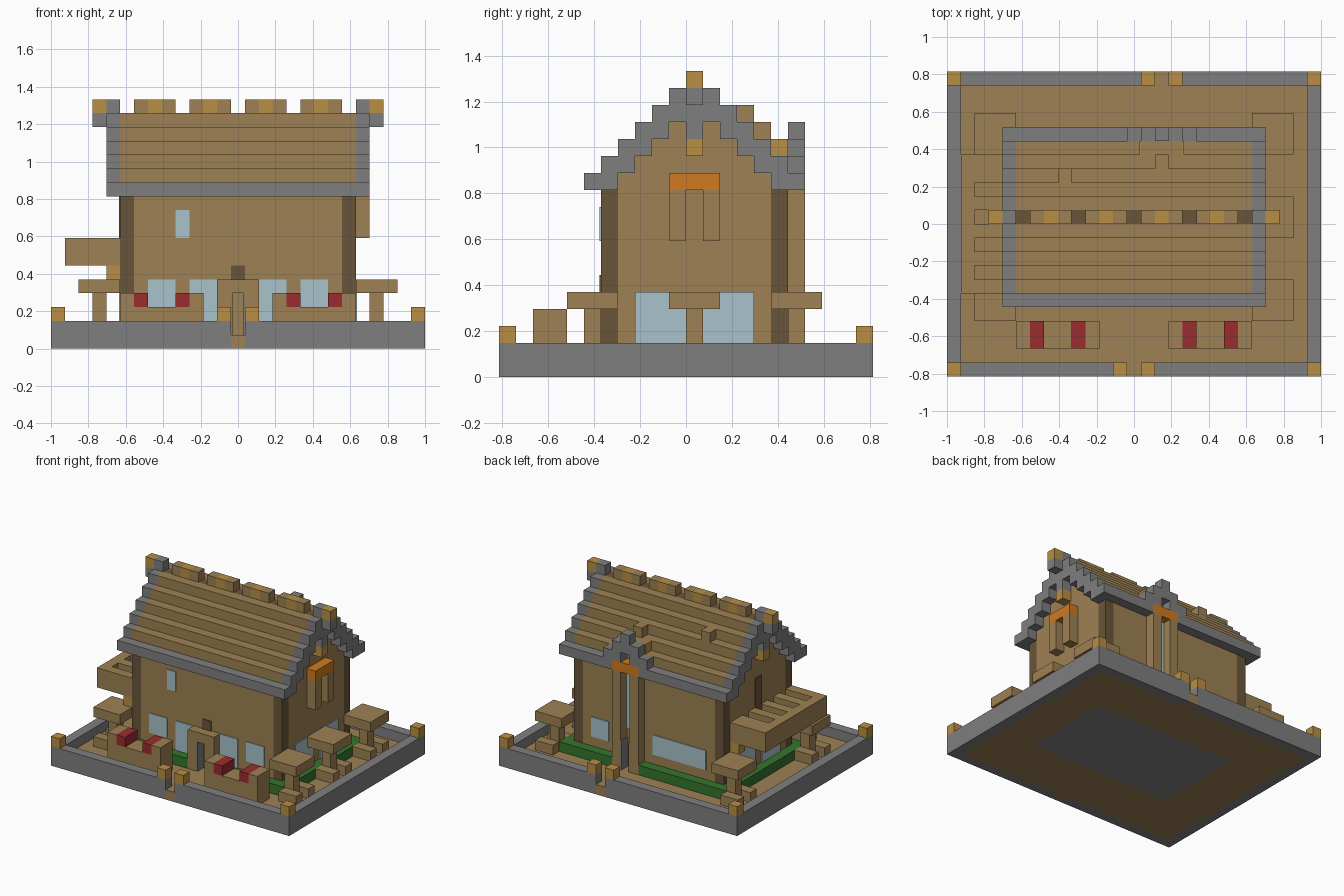
import bpy, bmesh
from mathutils import Matrix, Vector

old = bpy.data.objects.get("Cube")
if old:
    bpy.data.objects.remove(old, do_unlink=True)

U = 2 / 27          # size of one block
NX, NY = 27, 22     # blocks across and deep
T = 0.1             # plate thickness in blocks


def material(name, code):
    rgb = [int(code[i:i + 2], 16) / 255 for i in (0, 2, 4)]
    col = [c / 12.92 if c < 0.04 else ((c + 0.055) / 1.055) ** 2.4 for c in rgb] + [1]
    m = bpy.data.materials.new(name)
    m.use_nodes = True
    m.diffuse_color = col
    m.node_tree.nodes["Principled BSDF"].inputs["Base Color"].default_value = col
    return m


wood = material("wood", "9e8153")
dark = material("dark wood", "695539")
stone = material("stone", "7f7f7f")
ochre = material("lantern ochre", "b88f45")
glass = material("pale glass", "a9c4cb")
red = material("red cushion", "9a2c2f")
orange = material("orange awning", "d07a20")
green = material("hedge green", "34752d")


def blocks(name, mat, *boxes):
    """One object from boxes given as (x, y, z, width, depth, height) in blocks."""
    bm = bmesh.new()
    for x, y, z, w, d, h in boxes:
        mid = Vector((x + w / 2 - NX / 2, y + d / 2 - NY / 2, z + h / 2)) * U
        size = Matrix.Diagonal((w * U, d * U, h * U, 1))
        bmesh.ops.create_cube(bm, size=1, matrix=Matrix.Translation(mid) @ size)
    me = bpy.data.meshes.new(name)
    bm.to_mesh(me)
    bm.free()
    me.materials.append(mat)
    ob = bpy.data.objects.new(name, me)
    bpy.context.collection.objects.link(ob)
    return ob


# Base: ground around the footing, stone rim with two gates, lanterns
blocks("ground", wood, (1, 1, 0, 5, 20, 1), (22, 1, 0, 4, 20, 1),
       (6, 1, 0, 16, 5.5, 1), (6, 16, 0, 16, 5, 1),
       (13, 0, 0, 1, 1, 1), (15, 21, 0, 1, 1, 1))
blocks("house_footing", stone, (6, 6.5, 0, 16, 9.5, 1))
blocks("rim", stone, (0, 0, 0, 1, NY, 2), (26, 0, 0, 1, NY, 2),
       (1, 0, 0, 12, 1, 2), (14, 0, 0, 12, 1, 2),
       (1, 21, 0, 14, 1, 2), (16, 21, 0, 10, 1, 2))
blocks("rim_lanterns", ochre, *[(x, y, 2, 1, 1, 1) for x, y in
       ((0, 0), (26, 0), (0, 21), (26, 21), (12, 0), (14, 0), (14, 21), (16, 21))])

# Hedge round the house
blocks("hedge", green, (4, 5, 1, 8, 1, 1), (15, 5, 1, 8, 1, 1),
       (4, 17, 1, 10, 1, 1), (17, 17, 1, 6, 1, 1),
       (4, 6, 1, 1, 11, 1), (22, 6, 1, 1, 11, 1))


# Roof steps, mirrored about the ridge row
def roof_bottom(j):
    d = min(j, 22 - j) - 5
    return 11 + max(0, d - 1)


def roof_top(j):
    return 12 + min(j, 22 - j) - 5


# House body, gables and corner posts
blocks("walls", wood, (6, 6, 1, 15, 11, 10), (5, 7, 1, 17, 9, 10))
blocks("gables", wood, *[(x, j, 11, 1, 1, roof_bottom(j) - 11)
                         for x in (5, 21) for j in range(7, 16)])
blocks("corner_posts", dark, *[(x, y, 1, 1, 1, 10) for x in (5, 21) for y in (6, 16)])

rows = [j for j in range(6, 17) if j != 11]
blocks("roof_planks", wood, *[(5, j, roof_bottom(j), 17, 1, roof_top(j) - roof_bottom(j))
                              for j in rows])
blocks("gable_trim", stone, *[(x, j, roof_bottom(j), 1, 1, roof_top(j) - roof_bottom(j))
                              for x in (4, 22) for j in rows],
       (4, 11, 14, 1, 1, 4), (22, 11, 14, 1, 1, 4),
       (3, 11, 16, 1, 1, 1), (23, 11, 16, 1, 1, 1))
blocks("eaves", stone, (4, 5, 11, 19, 1, 1), (4, 17, 11, 9, 1, 1), (18, 17, 11, 5, 1, 1))

# Ridge
blocks("ridge_beam", dark, (5, 11, 16, 17, 1, 1))
blocks("ridge_caps", wood, *[(x + s, 11, 17, 1, 1, 1) for x in range(6, 21, 4) for s in (0, 2)])
blocks("ridge_lanterns", ochre, *[(x, 11, 17, 1, 1, 1) for x in range(3, 24, 4)])
blocks("gable_lanterns", ochre, (4, 11, 13, 1, 1, 1), (22, 11, 13, 1, 1, 1))
blocks("roof_vent", wood, (8, 14, 15, 1, 1, 1))

# Back dormer over the rear door
blocks("dormer_trim", stone, *[(x, 17, 13 - abs(x - 15), 1, 1, 2) for x in range(13, 18)])
blocks("dormer_roof", wood, (14, 16, 13, 3, 1, 1), (15, 15, 14, 1, 1, 1))
blocks("dormer_side_plates", ochre, (14 - T, 16, 13, T, 1, 1), (17, 16, 13, T, 1, 1))
blocks("rear_awning", orange, (14, 17, 11, 3, 1, 1))
blocks("rear_pillars", wood, (14, 17, 1, 1, 1, 10), (16, 17, 1, 1, 1, 10))
blocks("rear_door_jambs", stone, (15, 17, 1, T, 1, 3), (16 - T, 17, 1, T, 1, 3))

# Gable window shutters and awning, balcony door
blocks("shutters", wood, (22, 10, 8, 1, 1, 3), (22, 12, 8, 1, 1, 3))
blocks("side_awning", orange, (22, 10, 11, 1, 3, 1))
blocks("balcony_door", dark, (5 - T, 11, 7, T, 1, 4))

# Windows
blocks("front_windows", glass, *[(x, 6 - T, 2, 2, T, 3) for x in (10, 15)],
       *[(x, 6 - T, 3, 2, T, 2) for x in (7, 18)], (9, 6 - T, 8, 1, T, 2))
blocks("side_windows", glass, *[(x, y, 2, T, 3, 3) for x in (5 - T, 22) for y in (8, 12)])
blocks("rear_windows", glass, (7, 17, 3, 6, T, 2), (18, 17, 3, 2, T, 2), (15, 17, 5, 1, T, 6))

# Front porch
blocks("porch", wood, (12, 5, 1, 1, 1, 4), (14, 5, 1, 1, 1, 4), (13, 5, 4, 1, 1, 1))
blocks("porch_jambs", stone, (13, 5, 1, T, 1, 3), (14 - T, 5, 1, T, 1, 3))
blocks("door_arch", dark, (13, 6 - T, 5, 1, T, 1))

# Balcony on the -x side
blocks("balcony", wood, (1, 6, 6, 1, 10, 2), (2, 6, 6, 3, 10, 1),
       *[(2, y, 7, 3, 1, 1) for y in (6, 8, 10, 12, 14, 15)])
blocks("balcony_brackets", ochre, (4, 6, 5, 1, 1, 1), (4, 15, 5, 1, 1, 1))

# Tables with low seats tucked beneath
for i, (x, y) in enumerate(((23, 5), (23, 11), (23, 17), (3, 5), (3, 17))):
    outer = x if x > 13 else x - 1
    blocks(f"table_{i + 1}", wood, (x, y, 1, 1, 1, 3), (x - 1, y - 1, 4, 3, 3, 1))
    blocks(f"seats_{i + 1}", wood, (outer, y - 1, 1, 2, 1, 1), (outer, y + 1, 1, 2, 1, 1))

# Front benches with red cushions
for side, x in (("right", 5), ("left", 16)):
    blocks(f"bench_{side}", wood, (x, 2, 1, 1, 2, 3), (x + 5, 2, 1, 1, 2, 3), (x + 1, 2, 1, 4, 2, 2))
    blocks(f"cushions_{side}", red, (x + 1, 2, 3, 1, 2, 1), (x + 4, 2, 3, 1, 2, 1))
